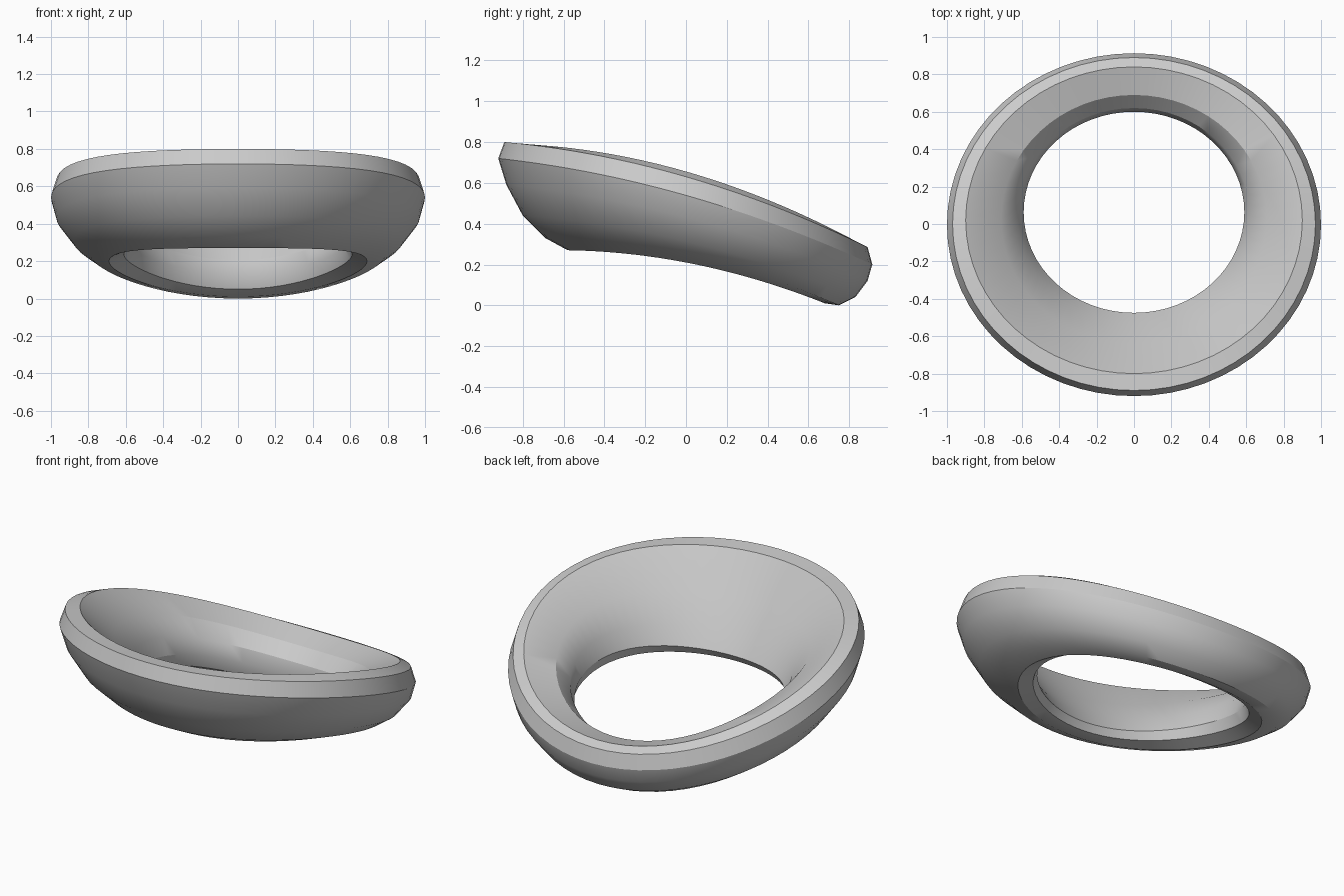
import bpy
import bmesh
import math

cube = bpy.data.objects.get("Cube")
if cube:
    bpy.data.objects.remove(cube, do_unlink=True)

SEGMENTS = 64


def make_material(name, color):
    material = bpy.data.materials.new(name)
    material.use_nodes = True
    material.diffuse_color = color
    material.node_tree.nodes["Principled BSDF"].inputs["Base Color"].default_value = color
    return material


def add_loop(bm, front, side, back):
    """Oval loop through a front (y, z), side (x, z) and back (y, z) point."""
    center_y = (front[0] + back[0]) / 2
    radius_y = (back[0] - front[0]) / 2
    slope = (back[1] - front[1]) / 2
    bend = (back[1] + front[1]) / 2 - side[1]
    loop = []
    for i in range(SEGMENTS):
        angle = math.tau * i / SEGMENTS
        t = math.sin(angle)
        loop.append(bm.verts.new((
            side[0] * math.cos(angle),
            center_y + radius_y * t,
            side[1] + slope * t + bend * t * t,
        )))
    return loop


# Cross-section of the ring at the front, side and back
sections = [
    # outer wall, from the rim down
    ((-.89, .80), (.97, .63), (.89, .285)),
    ((-.92, .72), (1.0, .54), (.913, .20)),
    ((-.88, .59), (.97, .43), (.89, .12)),
    ((-.80, .44), (.88, .31), (.83, .04)),
    ((-.69, .33), (.79, .24), (.75, 0)),
    ((-.58, .27), (.69, .20), (.68, .01)),
    # underside lip and throat
    ((-.50, .27), (.61, .235), (.62, .05)),
    ((-.475, .31), (.59, .30), (.60, .13)),
    # inner wall, up to the rim
    ((-.53, .40), (.62, .41), (.62, .205)),
    ((-.64, .56), (.71, .535), (.69, .275)),
    ((-.80, .79), (.90, .65), (.84, .31)),
]

# Warped ring body
bm = bmesh.new()
loops = [add_loop(bm, *section) for section in sections]
for upper, lower in zip(loops, loops[1:] + loops[:1]):
    for i in range(SEGMENTS):
        j = (i + 1) % SEGMENTS
        bm.faces.new((upper[i], lower[i], lower[j], upper[j]))
bmesh.ops.recalc_face_normals(bm, faces=bm.faces[:])
mesh = bpy.data.meshes.new("warped_ring")
bm.to_mesh(mesh)
bm.free()

ring = bpy.data.objects.new("warped_ring", mesh)
bpy.context.collection.objects.link(ring)
mesh.materials.append(make_material("light grey", (0.6, 0.6, 0.6, 1)))

# Smooth walls with crisp rim and lip
bpy.ops.object.select_all(action="DESELECT")
ring.select_set(True)
bpy.context.view_layer.objects.active = ring
bpy.ops.object.shade_smooth_by_angle(angle=math.radians(30))
